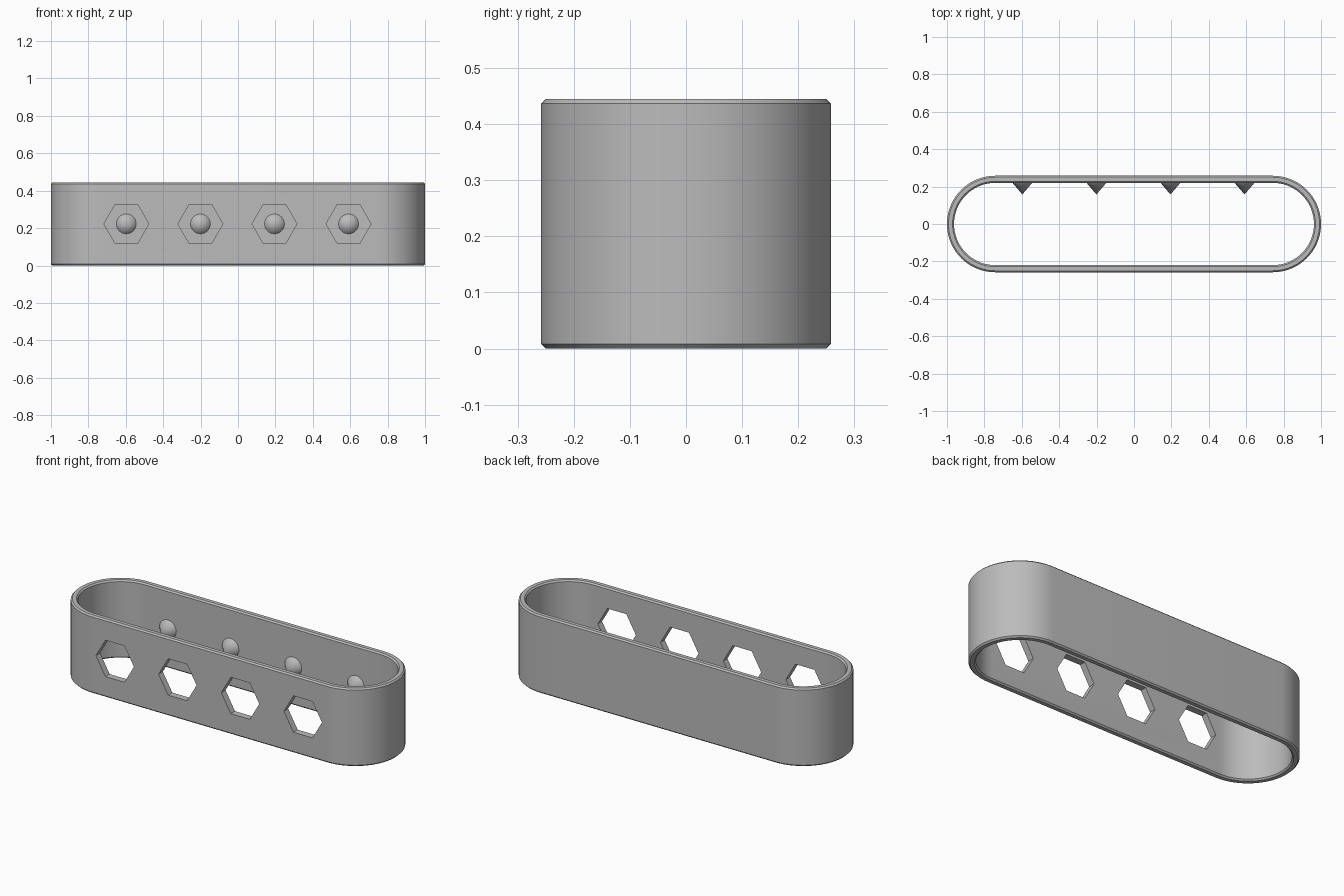
import bpy, bmesh
from math import sin, cos, pi, radians
from mathutils import Matrix, Vector

HEIGHT, RADIUS, WALL, CHAMFER = 0.445, 0.258, 0.038, 0.008
STRAIGHT = 1.0 - RADIUS
STATIONS = [-0.597 + 0.396 * i for i in range(4)]
MID_Z = HEIGHT / 2

cube = bpy.data.objects.get("Cube")
if cube:
    bpy.data.objects.remove(cube, do_unlink=True)

grey = bpy.data.materials.new("grey_plastic")
grey.use_nodes = True
colour = (0.5, 0.5, 0.5, 1)
grey.diffuse_color = colour
grey.node_tree.nodes["Principled BSDF"].inputs["Base Color"].default_value = colour


def make_object(name, bm):
    bmesh.ops.recalc_face_normals(bm, faces=bm.faces)
    mesh = bpy.data.meshes.new(name)
    bm.to_mesh(mesh)
    bm.free()
    mesh.materials.append(grey)
    obj = bpy.data.objects.new(name, mesh)
    bpy.context.collection.objects.link(obj)
    return obj


def activate(obj):
    bpy.ops.object.select_all(action='DESELECT')
    obj.select_set(True)
    bpy.context.view_layer.objects.active = obj


def smooth(obj):
    activate(obj)
    bpy.ops.object.shade_smooth_by_angle(angle=radians(30))


def add_cone(bm, x, y, r1, r2, depth, sides):
    # Axis along y, with the r1 end towards +y
    place = Matrix.Translation((x, y, MID_Z)) @ Matrix.Rotation(pi / 2, 4, 'X')
    bmesh.ops.create_cone(bm, cap_ends=True, segments=sides, radius1=r1,
                          radius2=r2, depth=depth, matrix=place)


# Band: chamfered wall section swept round a stadium path
inner = RADIUS - WALL
section = []
for r, inward in ((RADIUS, -CHAMFER), (inner, CHAMFER)):
    side = [(r + inward, 0), (r, CHAMFER), (r, HEIGHT - CHAMFER), (r + inward, HEIGHT)]
    section += side if inward < 0 else side[::-1]

ARC = 36
bm = bmesh.new()
rings = []
for end, start in ((1, -pi / 2), (-1, pi / 2)):
    for i in range(ARC + 1):
        a = start + pi * i / ARC
        rings.append([bm.verts.new((end * STRAIGHT + r * cos(a), r * sin(a), z))
                      for r, z in section])
for i, ring in enumerate(rings):
    following = rings[(i + 1) % len(rings)]
    for j in range(len(section)):
        k = (j + 1) % len(section)
        bm.faces.new((ring[j], following[j], following[k], ring[k]))
band = make_object("band", bm)

# Hexagonal holes through the front wall
bm = bmesh.new()
for x in STATIONS:
    add_cone(bm, x, -RADIUS + WALL / 2, 0.12, 0.12, WALL * 3, 6)
# Turn each hexagon so that its points face sideways
if max(v.co.z for v in bm.verts) > MID_Z + 0.115:
    for i, x in enumerate(STATIONS):
        verts = [v for v in bm.verts if abs(v.co.x - x) < 0.15]
        bmesh.ops.rotate(bm, verts=verts, cent=Vector((x, 0, MID_Z)),
                         matrix=Matrix.Rotation(pi / 6, 3, 'Y'))
cutter = make_object("hole_cutter", bm)
cutter.hide_render = True
cut = band.modifiers.new("holes", 'BOOLEAN')
cut.operation, cut.solver, cut.object = 'DIFFERENCE', 'EXACT', cutter
activate(band)
bpy.ops.object.modifier_apply(modifier=cut.name)
bpy.data.objects.remove(cutter, do_unlink=True)
smooth(band)

# Pointed studs on the inside of the back wall
for i, x in enumerate(STATIONS):
    bm = bmesh.new()
    add_cone(bm, x, inner - 0.031, 0.053, 0.0, 0.062, 40)
    smooth(make_object(f"stud_{i + 1}", bm))
